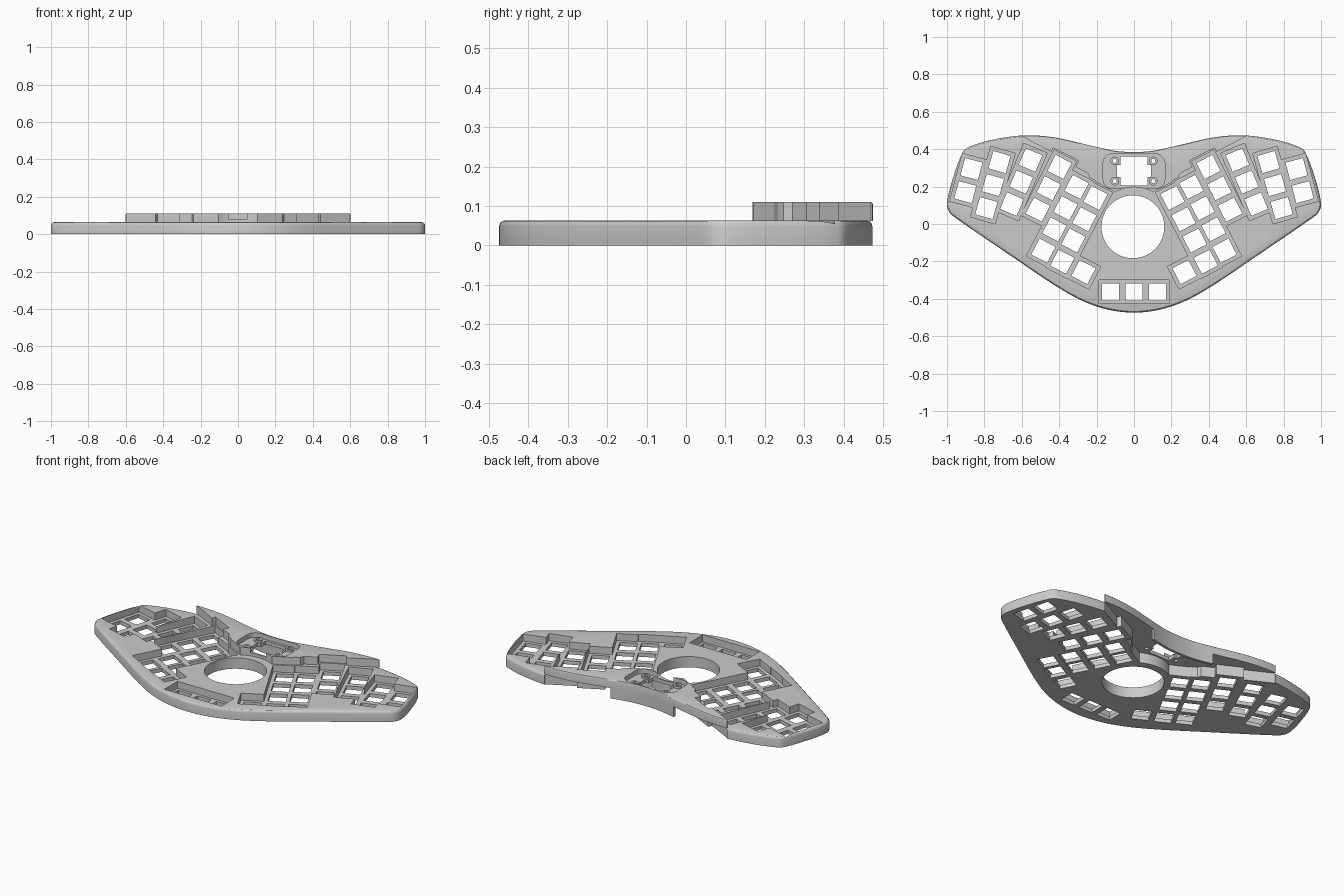
import bpy, bmesh
from math import radians, sin, cos, sqrt
from mathutils import Matrix, Vector

if "Cube" in bpy.data.objects:
    bpy.data.objects.remove(bpy.data.objects["Cube"])

grey = bpy.data.materials.new("plain grey")
grey.use_nodes = True
grey.diffuse_color = (0.6, 0.6, 0.6, 1)
grey.node_tree.nodes["Principled BSDF"].inputs["Base Color"].default_value = (0.6, 0.6, 0.6, 1)


def make(name, bm):
    bmesh.ops.recalc_face_normals(bm, faces=bm.faces)
    me = bpy.data.meshes.new(name)
    bm.to_mesh(me)
    bm.free()
    me.materials.append(grey)
    ob = bpy.data.objects.new(name, me)
    bpy.context.scene.collection.objects.link(ob)
    return ob


def inset(pts, d):
    """Counter-clockwise outline moved inward by d."""
    out = []
    for i, (x, y) in enumerate(pts):
        a, b = Vector(pts[i - 1]), Vector(pts[(i + 1) % len(pts)])
        t = (b - a).normalized()
        out.append((x - t.y * d, y + t.x * d))
    return out


def prism(name, pts, z0, z1, rim=0):
    """Upright prism over an outline, with an optional rounded top rim."""
    levels = [(z0, 0), (z1, 0)]
    if rim:
        levels = [(z0, 0)] + [(z1 - rim + rim * sin(radians(a)), rim - rim * cos(radians(a)))
                              for a in (0, 30, 60, 90)]
    bm = bmesh.new()
    rings = [[bm.verts.new((x, y, z)) for x, y in (inset(pts, d) if d else pts)]
             for z, d in levels]
    bm.faces.new(rings[0])
    bm.faces.new(rings[-1])
    for lo, hi in zip(rings, rings[1:]):
        for i in range(len(pts)):
            bm.faces.new((lo[i - 1], lo[i], hi[i], hi[i - 1]))
    return make(name, bm)


def boxes(name, items, z0, z1):
    """Upright boxes, each given as x, y, angle, half width, half depth."""
    bm = bmesh.new()
    for x, y, ang, hx, hy in items:
        m = (Matrix.Translation((x, y, (z0 + z1) / 2)) @ Matrix.Rotation(radians(ang), 4, "Z")
             @ Matrix.Diagonal((2 * hx, 2 * hy, z1 - z0, 1)))
        bmesh.ops.create_cube(bm, size=1, matrix=m)
    return make(name, bm)


def cylinders(name, spots, radius, z0, z1, sides):
    bm = bmesh.new()
    for x, y in spots:
        bmesh.ops.create_cone(bm, cap_ends=True, segments=sides, radius1=radius, radius2=radius,
                              depth=z1 - z0, matrix=Matrix.Translation((x, y, (z0 + z1) / 2)))
    return make(name, bm)


def boolean(ob, cutter, op="DIFFERENCE", overlap=False):
    mod = ob.modifiers.new("cut", "BOOLEAN")
    mod.object, mod.operation, mod.solver, mod.use_self = cutter, op, "EXACT", overlap
    dg = bpy.context.evaluated_depsgraph_get()
    me = bpy.data.meshes.new_from_object(ob.evaluated_get(dg))
    ob.modifiers.clear()
    ob.data = me


def smooth_loop(pts, n=5):
    """Closed smooth curve, with tangents scaled to each span so corners stay tight."""
    out = []
    for i in range(len(pts)):
        a, b, c, d = (Vector(pts[(i + k) % len(pts)]) for k in (-1, 0, 1, 2))
        span = (c - b).length
        m0, m1 = (c - a).normalized() * span, (d - b).normalized() * span
        for s in range(n):
            t = s / n
            p = (b * (2 * t**3 - 3 * t**2 + 1) + m0 * (t**3 - 2 * t**2 + t)
                 + c * (3 * t**2 - 2 * t**3) + m1 * (t**3 - t**2))
            out.append((p.x, p.y))
    return out


def mirrored(half):
    return half + [(-x, y) for x, y in reversed(half) if x > 0]


# Outer outline, front middle to back middle
outline = smooth_loop(mirrored([
    (0, -.474), (.18, -.447), (.36, -.367), (.68, -.155), (.95, .03), (.988, .064), (1, .11),
    (.97, .24), (.915, .385), (.88, .413), (.75, .452), (.58, .474), (.42, .462),
    (.235, .42), (.1, .391), (0, .385)]))

# Key layout on one side: top key x, y, lean, number of keys
columns = [(.869, .294, 15, 2), (.719, .331, 16, 3), (.553, .342, 23, 3), (.398, .305, 27, 3),
           (.307, .198, 27.5, 4), (.206, .139, 27.5, 4), (.27, -.257, 27.5, 1)]
keys = []
for x, y, ang, count in columns:
    for k in range(count):
        kx, ky = x + .128 * k * sin(radians(ang)), y - .128 * k * cos(radians(ang))
        keys += [(kx, ky, ang), (-kx, ky, -ang)]
front_keys = [(x, -.363, 0) for x in (-.125, 0, .125)]


def key_boxes(name, half, z0, z1, extra):
    return boxes(name, [k + (half, half) for k in keys] + extra, z0, z1)


# Cutters
front_pocket = [(0, -.362, 0, .187, .062)]
pockets = key_boxes("pocket_cutter", .068, .022, .3, front_pocket)
pocket_walls = key_boxes("pocket_wall_cutter", .076, -.3, .4, [])
holes = key_boxes("hole_cutter", .048, -.1, .2, [k + (.046, .046) for k in front_keys])
ball = cylinders("ball_cutter", [(-.006, -.015)], .168, -.2, .3, 64)
arc = [(x, sqrt(.21 ** 2 - x * x) - .013) for x in (0, .03, .06, .09, .115)]
region = prism("cover_region_cutter", mirrored(
    arc + [(.135, .17), (.23, .225), (.245, .27), (.35, .325), (.44, .385), (.6, .469), (.61, .6)]),
    -.1, .25)
boolean(region, pocket_walls, overlap=True)

# Main body: rounded slab with key wells, key holes and ball opening
body = prism("main_body", outline, 0, .064, .016)
boolean(body, region)
boolean(body, pockets, overlap=True)
boolean(body, holes)
boolean(body, ball)

# Raised rear cover, following the same outline
cover = prism("rear_cover", outline, .062, .11, .006)
boolean(cover, region, "INTERSECT")

# Rounded display recess with a cross-shaped window
recess_pts = []
for cx, cy, start in ((.115, .325, 0), (-.115, .325, 90), (-.115, .24, 180), (.115, .24, 270)):
    for k in range(7):
        a = radians(start + 15 * k)
        recess_pts.append((cx + .05 * cos(a), cy + .05 * sin(a)))
recess = prism("recess_cutter", recess_pts, .082, .2)
window = boxes("window_cutter", [(0, .283, 0, .072, .078), (0, .283, 0, .092, .033)], -.1, .2)
boolean(cover, recess)
boolean(cover, window, overlap=True)

# Display mounting posts
spots = [(sx * .103, .283 + sy * .054) for sx in (-1, 1) for sy in (-1, 1)]
posts = cylinders("display_posts", spots, .023, .075, .094, 20)
post_holes = cylinders("post_hole_cutter", spots, .011, 0, .2, 16)
boolean(posts, post_holes)
boolean(cover, post_holes)

# Rear wall hanging below the cover
edge = [p for p in outline if abs(p[0]) < .215 and p[1] > 0]
wall = prism("rear_wall", edge + [(x, y - .016) for x, y in reversed(edge)], 0, .07)

for helper in (pockets, pocket_walls, holes, ball, region, recess, window, post_holes):
    bpy.data.objects.remove(helper)

for ob in (body, cover, posts, wall):
    bpy.ops.object.select_all(action="DESELECT")
    ob.select_set(True)
    bpy.context.view_layer.objects.active = ob
    bpy.ops.object.shade_smooth_by_angle(angle=radians(30))
